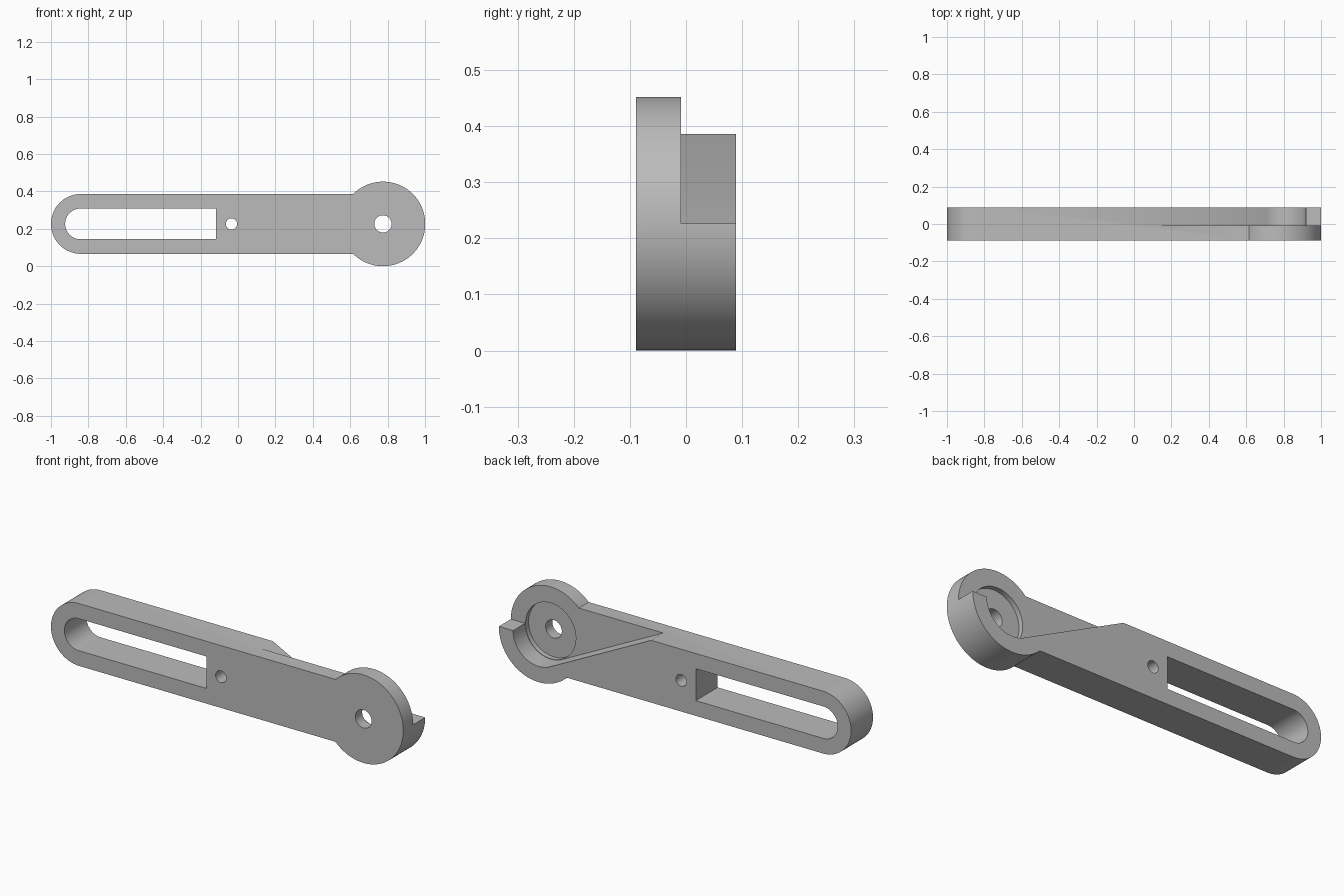
import bpy, bmesh
from math import sin, cos, pi, acos, atan2, hypot, sqrt

cube = bpy.data.objects.get("Cube")
if cube:
    bpy.data.objects.remove(cube, do_unlink=True)

# Main dimensions
MID = 0.226                    # height of the centre line
HALF = 0.16                    # half height of the arm
PIVOT, DISC_R = 0.775, 0.226   # pivot disc
BACK, FRONT, STEP = 0.089, -0.089, -0.009
POCKET_R = 0.145

grey = bpy.data.materials.new("plain grey")
grey.use_nodes = True
grey.diffuse_color = (0.5, 0.5, 0.5, 1)
grey.node_tree.nodes["Principled BSDF"].inputs["Base Color"].default_value = (0.5, 0.5, 0.5, 1)


def arc(x, z, r, start, end, n=48):
    """Points on an arc in the x-z plane."""
    return [(x + r * cos(start + (end - start) * i / n),
             z + r * sin(start + (end - start) * i / n)) for i in range(n + 1)]


def prism(name, profile, y0, y1):
    """Extrude an x-z profile along y."""
    bm = bmesh.new()
    face = bm.faces.new([bm.verts.new((x, y0, z)) for x, z in profile])
    ext = bmesh.ops.extrude_face_region(bm, geom=[face])
    moved = [g for g in ext["geom"] if isinstance(g, bmesh.types.BMVert)]
    bmesh.ops.translate(bm, verts=moved, vec=(0, y1 - y0, 0))
    bmesh.ops.recalc_face_normals(bm, faces=bm.faces)
    mesh = bpy.data.meshes.new(name)
    bm.to_mesh(mesh)
    bm.free()
    mesh.materials.append(grey)
    obj = bpy.data.objects.new(name, mesh)
    bpy.context.collection.objects.link(obj)
    return obj


def circle(x, r):
    return arc(x, MID, r, 0, 2 * pi, 64)[:-1]


# Arm with a rounded end and a pivot disc, as one outline
join = pi - atan2(HALF, sqrt(DISC_R ** 2 - HALF ** 2))
outline = arc(-1 + HALF, MID, HALF, pi / 2, 1.5 * pi) + arc(PIVOT, MID, DISC_R, -join, join, 96)
arm = prism("lever_arm", outline, FRONT, BACK)

# Stepped recess: a wall from the top edge, tangent to the round pocket
tip = (0.135, MID + HALF)
dx, dz = tip[0] - PIVOT, tip[1] - MID
touch = atan2(dz, dx) + acos(POCKET_R / hypot(dx, dz))
pocket = arc(PIVOT, MID, POCKET_R, touch, 2 * pi)
tx, tz = pocket[0]
above = (tip[0] + 0.3 * (tip[0] - tx), tip[1] + 0.3 * (tip[1] - tz))
recess = [above] + pocket + [(1.1, MID), (1.1, 0.6), (above[0], 0.6)]

# Slot with one rounded end
slot = arc(-0.842, MID, 0.082, pi / 2, 1.5 * pi) + [(-0.118, MID - 0.082), (-0.118, MID + 0.082)]

cutters = [
    prism("recess_cutter", recess, STEP, 0.2),
    prism("counterbore_cutter", circle(PIVOT, POCKET_R - 0.002), -0.034, 0.15),
    prism("slot_cutter", slot, -0.2, 0.2),
    prism("pivot_hole_cutter", circle(PIVOT, 0.046), -0.2, 0.2),
    prism("pin_hole_cutter", circle(-0.035, 0.03), -0.2, 0.2),
]

bpy.ops.object.select_all(action="DESELECT")
bpy.context.view_layer.objects.active = arm
arm.select_set(True)
for cutter in cutters:
    cutter.hide_render = True
    mod = arm.modifiers.new(cutter.name, "BOOLEAN")
    mod.operation = "DIFFERENCE"
    mod.solver = "EXACT"
    mod.object = cutter
    bpy.ops.object.modifier_apply(modifier=mod.name)
for cutter in cutters:
    bpy.data.objects.remove(cutter, do_unlink=True)

bpy.ops.object.shade_smooth_by_angle(angle=pi / 6)
